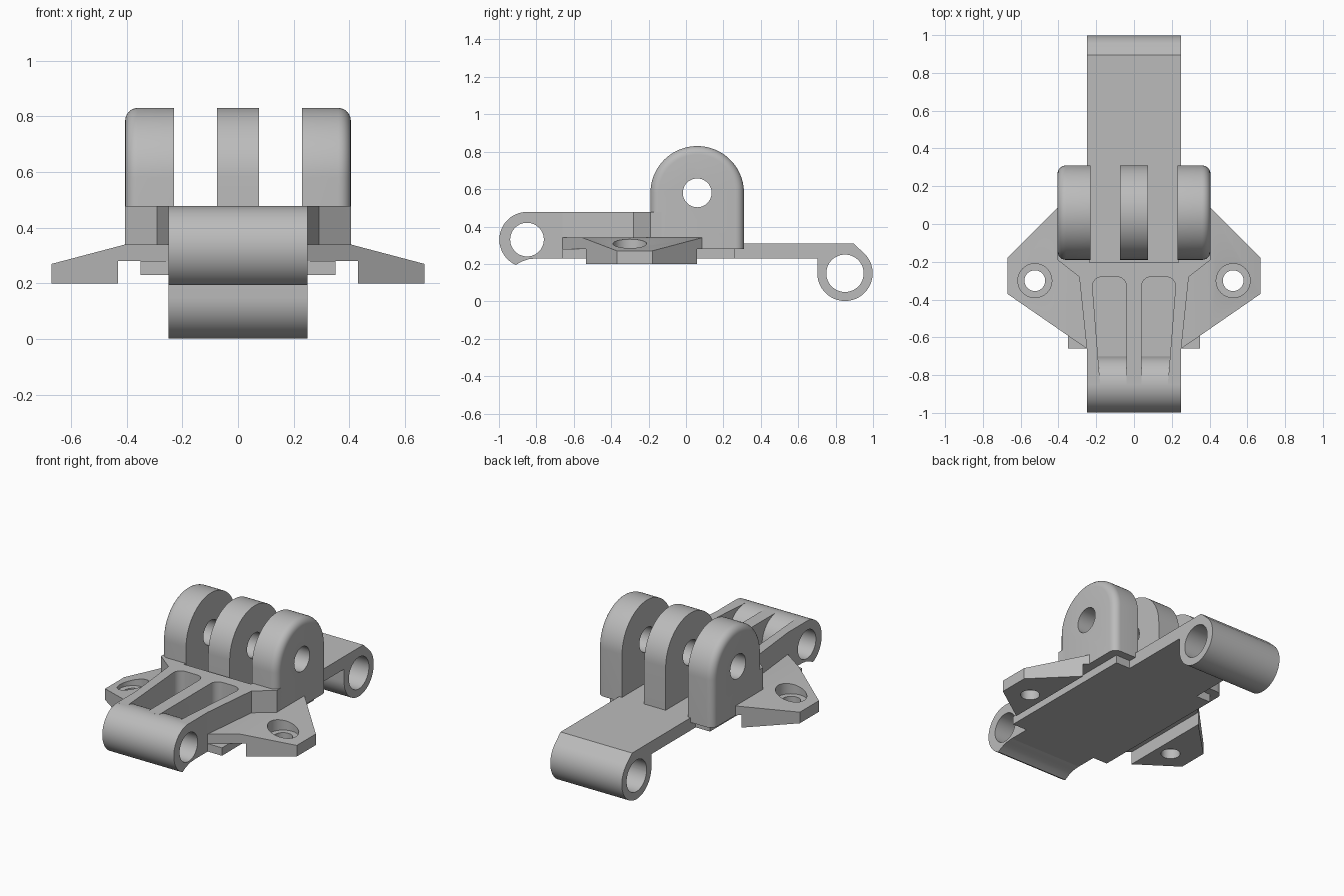
import bpy
import bmesh
from math import sin, cos, pi, radians

cube = bpy.data.objects.get("Cube")
if cube:
    bpy.data.objects.remove(cube)

grey = bpy.data.materials.new("plain grey")
grey.use_nodes = True
COLOUR = (0.5, 0.5, 0.5, 1)
grey.diffuse_color = COLOUR
grey.node_tree.nodes["Principled BSDF"].inputs["Base Color"].default_value = COLOUR
parts = []


def arc(cx, cy, r, start, end, steps=24):
    """Points along a circular arc, angles in degrees."""
    angles = [radians(start + (end - start) * i / steps) for i in range(steps + 1)]
    return [(cx + r * cos(a), cy + r * sin(a)) for a in angles]


def circle(cx, cy, r):
    return arc(cx, cy, r, 0, 360, 48)[:-1]


def loft(name, axis, sections, part=True):
    """Solid through (position, outline) sections stacked along an axis."""
    place = {"x": lambda a, b, h: (h, a, b),
             "y": lambda a, b, h: (a, h, b),
             "z": lambda a, b, h: (a, b, h)}[axis]
    bm = bmesh.new()
    rings = [[bm.verts.new(place(a, b, h)) for a, b in pts] for h, pts in sections]
    for low, high in zip(rings, rings[1:]):
        for i in range(len(low)):
            bm.faces.new((low[i - 1], low[i], high[i], high[i - 1]))
    bm.faces.new(rings[0])
    bm.faces.new(rings[-1])
    bmesh.ops.recalc_face_normals(bm, faces=bm.faces)
    mesh = bpy.data.meshes.new(name)
    bm.to_mesh(mesh)
    bm.free()
    mesh.materials.append(grey)
    obj = bpy.data.objects.new(name, mesh)
    bpy.context.collection.objects.link(obj)
    if part:
        parts.append(obj)
    return obj


def prism(name, axis, pts, low, high, part=True):
    return loft(name, axis, [(low, pts), (high, pts)], part)


def apply_modifiers(obj):
    graph = bpy.context.evaluated_depsgraph_get()
    mesh = bpy.data.meshes.new_from_object(obj.evaluated_get(graph))
    obj.modifiers.clear()
    obj.data = mesh


def combine(obj, cutter, operation="DIFFERENCE"):
    mod = obj.modifiers.new("cut", "BOOLEAN")
    mod.operation = operation
    mod.solver = "EXACT"
    mod.object = cutter
    apply_modifiers(obj)
    bpy.data.objects.remove(cutter)


def cut(obj, axis, pts, low, high):
    combine(obj, prism("cutter", axis, pts, low, high, False))


def mirror(obj):
    obj.modifiers.new("mirror", "MIRROR").use_mirror_merge = False
    apply_modifiers(obj)


HALF = 0.25       # half width of the arm
FLOOR = 0.31      # top of the thin plate
BOTTOM = 0.23     # underside of the plate
DECK = 0.478      # top of the front block

# Front block with two tapered pockets, closed by the front barrel
block = prism("front_block", "x", [(-0.85, BOTTOM), (-0.205, BOTTOM),
              (-0.205, DECK), (-0.85, DECK)], -HALF, HALF)
pocket = ([(0.04, -0.9), (0.175, -0.9)] + arc(0.17, -0.33, 0.05, 0, 90, 8)
          + arc(0.09, -0.33, 0.05, 90, 180, 8))
for side in (-1, 1):
    cut(block, "z", [(x * side, y) for x, y in pocket], FLOOR, 0.6)
cut(block, "x", circle(-0.85, 0.33, 0.095), -0.4, 0.4)

# Front barrel with a relieved underside
barrel = prism("front_barrel", "x", arc(-0.85, 0.33, 0.148, -30, 246, 44)
               + [(-0.88, 0.212), (-0.84, 0.226), (-0.79, BOTTOM)], -HALF, HALF)
cut(barrel, "x", circle(-0.85, 0.33, 0.09), -0.4, 0.4)

# Rear arm ending in a drooping barrel
arm = prism("rear_arm", "x", [(-0.205, FLOOR), (-0.205, BOTTOM), (0.702, BOTTOM)]
            + arc(0.85, 0.15, 0.148, 180, 405, 40) + [(0.895, FLOOR)], -HALF, HALF)
cut(arm, "x", circle(0.85, 0.15, 0.1), -0.4, 0.4)

# Flanges along both sides of the plate
mirror(prism("side_flanges", "z", [(0.24, -0.66), (0.35, -0.66), (0.35, 0.26),
                                   (0.24, 0.26)], BOTTOM, 0.28))

# Shoulders flaring from the front block out to the lugs
mirror(prism("shoulders", "z", [(0.235, -0.66), (0.25, -0.66), (0.29, -0.28),
             (0.405, -0.19), (0.405, -0.13), (0.235, -0.13)], 0.28, DECK))

# Sloping screw wings
wing = prism("screw_wings", "y", [(0.2, 0.34), (0.405, 0.34), (0.75, 0.249), (0.75, 0.2),
             (0.43, 0.2), (0.43, 0.28), (0.2, 0.28)], -0.8, 0.3)
outline = [(0.24, -0.66), (0.25, -0.66), (0.67, -0.37), (0.67, -0.18),
           (0.405, 0.085), (0.24, 0.085)]
combine(wing, prism("outline", "z", outline, 0, 0.6, False), "INTERSECT")
cut(wing, "z", circle(0.525, -0.3, 0.055), 0.1, 0.6)
cut(wing, "z", circle(0.525, -0.3, 0.09), 0.26, 0.6)
mirror(wing)


# Hinge lugs: square middle one, outer pair rounded on the outside
def lug_outline(inset):
    r = 0.25 - inset
    return [(0.06 + r, 0.28)] + arc(0.06, 0.58, r, 0, 180, 40) + [(0.06 - r, 0.28)]


middle = prism("middle_lug", "x", lug_outline(0), -0.075, 0.075)
ROUND = 0.045
rounding = [radians(a) for a in range(0, 91, 15)]
outer = loft("outer_lugs", "x", [(0.23, lug_outline(0))] + [
    (0.405 - ROUND + ROUND * sin(a), lug_outline(ROUND - ROUND * cos(a))) for a in rounding])
for lug in (middle, outer):
    cut(lug, "x", circle(0.06, 0.58, 0.077), -0.6, 0.6)
mirror(outer)

# Smooth the curves and keep the edges crisp
for obj in parts:
    bpy.ops.object.select_all(action="DESELECT")
    obj.select_set(True)
    bpy.context.view_layer.objects.active = obj
    bpy.ops.object.shade_smooth_by_angle(angle=radians(30))
